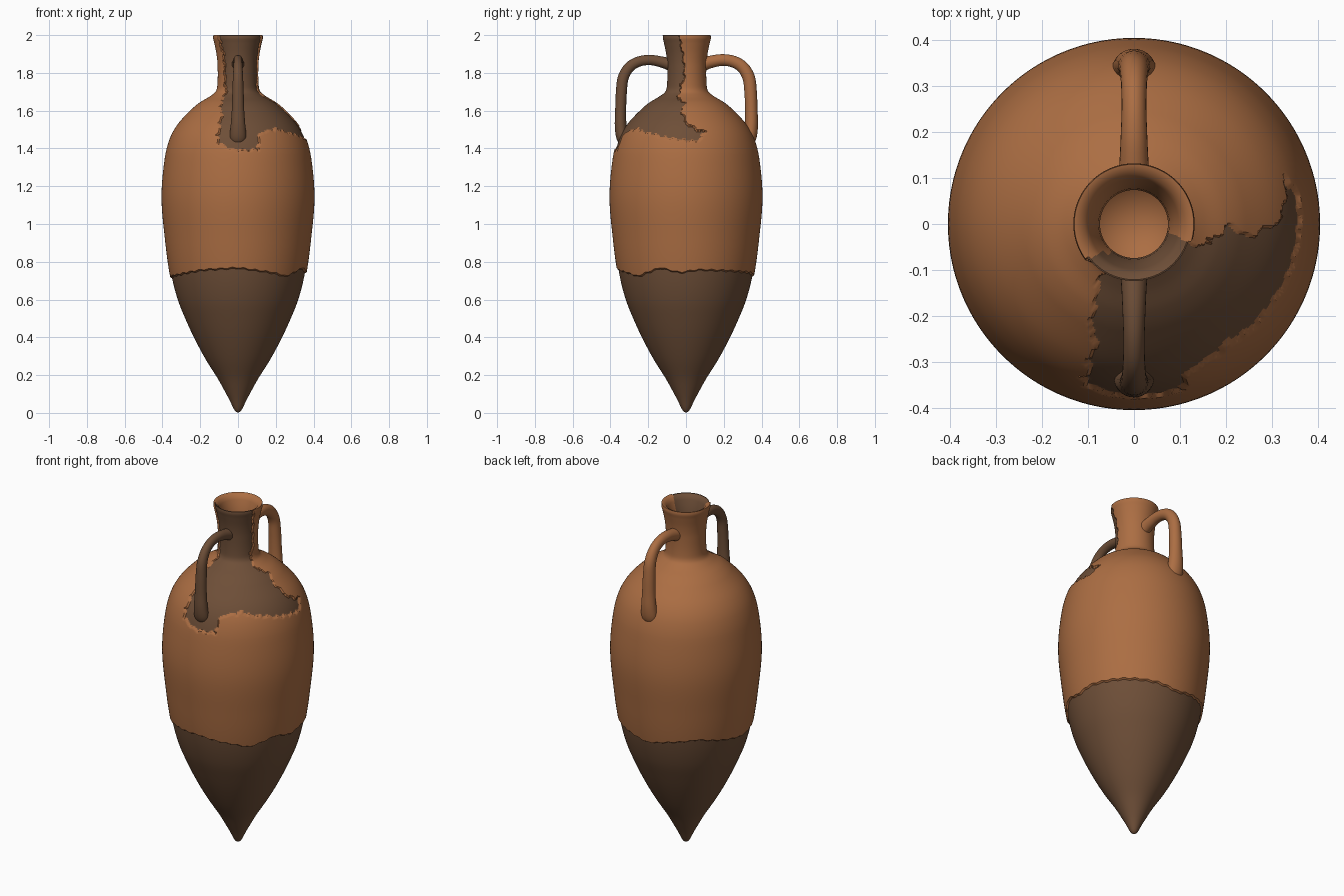
import bpy, bmesh, math
from mathutils import Vector

if "Cube" in bpy.data.objects:
    bpy.data.objects.remove(bpy.data.objects["Cube"])

def material(name, col):
    m = bpy.data.materials.new(name)
    m.diffuse_color = (*col, 1)
    m.use_nodes = True
    m.node_tree.nodes["Principled BSDF"].inputs["Base Color"].default_value = m.diffuse_color
    return m

CLAY = material("orange_clay", (0.41, 0.155, 0.056))
DARK = material("brown_restoration", (0.155, 0.077, 0.039))

def lerp_table(tab, x):
    for (a, p), (b, q) in zip(tab, tab[1:]):
        if x <= b:
            return p + (q - p) * (x - a) / (b - a)
    return tab[-1][1]

def smooth_table(tab, x):
    """Hermite interpolation through (x, value) points"""
    def slope(i):
        a, b = tab[max(i - 1, 0)], tab[min(i + 1, len(tab) - 1)]
        return (b[1] - a[1]) / (b[0] - a[0])
    for i in range(len(tab) - 1):
        (a, p), (b, q) = tab[i], tab[i + 1]
        if x <= b or i == len(tab) - 2:
            h = b - a
            t = (x - a) / h
            return (p * (2*t**3 - 3*t*t + 1) + q * (3*t*t - 2*t**3)
                    + h * slope(i) * (t**3 - 2*t*t + t) + h * slope(i + 1) * (t**3 - t*t))

def finish(bm, name, mats):
    bmesh.ops.remove_doubles(bm, verts=bm.verts[:], dist=1e-5)
    bmesh.ops.recalc_face_normals(bm, faces=bm.faces[:])
    me = bpy.data.meshes.new(name)
    bm.to_mesh(me)
    bm.free()
    for m in mats:
        me.materials.append(m)
    ob = bpy.data.objects.new(name, me)
    bpy.context.collection.objects.link(ob)
    bpy.ops.object.select_all(action='DESELECT')
    ob.select_set(True)
    bpy.context.view_layer.objects.active = ob
    bpy.ops.object.shade_smooth_by_angle(angle=math.radians(40))
    return ob

# outer profile (height, radius)
OUTER = [(0, 0.0), (0.012, 0.018), (0.07, 0.05), (0.175, 0.112), (0.28, 0.178), (0.387, 0.236),
         (0.49, 0.284), (0.6, 0.328), (0.73, 0.361), (0.92, 0.387), (1.14, 0.405), (1.34, 0.389),
         (1.45, 0.362), (1.53, 0.318), (1.61, 0.243), (1.645, 0.2), (1.675, 0.15), (1.7, 0.119),
         (1.74, 0.109), (1.84, 0.108), (1.9, 0.114), (1.96, 0.126), (1.985, 0.132), (2.0, 0.13)]
# inner profile from the rim down (height, radius)
INNER = [(1.999, 0.124), (1.99, 0.107), (1.97, 0.098), (1.94, 0.088), (1.9, 0.077), (1.86, 0.074),
         (1.8, 0.074), (1.7, 0.078), (1.66, 0.12), (1.6, 0.21), (1.5, 0.3), (1.34, 0.355),
         (1.14, 0.37), (0.9, 0.355), (0.7, 0.32), (0.5, 0.25), (0.3, 0.15), (0.2, 0.09), (0.15, 0.0)]

# wavy top edge of the restored base (angle, height)
MID = 0.745
WAVE = [(-180, .72), (-150, .735), (-120, .76), (-90, .77), (-60, .745), (-45, .725), (-22, .77),
        (-5, .745), (10, .76), (40, .755), (70, .745), (90, .725), (110, .75), (135, .77),
        (160, .74), (180, .72)]
# outline of the restored neck and shoulder patch (angle, height)
PATCH = [(-142, 2.02), (-142, 1.97), (-134, 1.9), (-131, 1.75), (-121, 1.68), (-108, 1.57), (-107, 1.43),
         (-98, 1.4), (-90, 1.388), (-74, 1.392), (-72, 1.46), (-66, 1.49), (-50, 1.505), (-43, 1.485),
         (-30, 1.475), (-15, 1.452), (8, 1.435), (13, 1.46), (18, 1.49), (8, 1.5), (0, 1.54),
         (-6, 1.585), (-2, 1.64), (-17, 1.672), (-18, 1.71), (-4, 1.78), (-8, 1.88), (-15, 1.97), (-17, 2.02)]

def in_patch(a, z):
    # ragged edge
    k = 0.35 / max(0.11, smooth_table(OUTER, min(z, 2.0)))
    x = a + k * (0.8 * math.sin(z * 95) + 0.6 * math.sin(z * 210 + 1))
    y = z + 0.005 * math.sin(a * 0.75) + 0.003 * math.sin(a * 1.9 + 2)
    y = max(y, z) if z > 1.98 else y
    inside = False
    for (x1, y1), (x2, y2) in zip(PATCH, PATCH[1:] + PATCH[:1]):
        if (y1 > y) != (y2 > y) and x < x1 + (x2 - x1) * (y - y1) / (y2 - y1):
            inside = not inside
    return inside

def span(a, b, n):
    return [a + (b - a) * i / n for i in range(n)]

# row heights: finer where the patches have edges
ROWS = [0, .004, .008, .012, .02, .03] + span(.045, .72, 34) + [.72, .731, .739, MID, .753] \
    + span(.765, 1.37, 28) + span(1.37, 1.54, 26) + span(1.54, 1.72, 42) + span(1.72, 2.0, 36) + [2.0]
SEGS = 300

# jar body: outer wall, rim and hollow inside
bm = bmesh.new()
rings, flags = [], []
angles = [-180 + 360 * (j + 0.5) / SEGS for j in range(SEGS)]
waves = [lerp_table(WAVE, a) + 0.003 * math.sin(math.radians(a) * 37) for a in angles]
for z0 in ROWS:
    ring, flag = [], []
    for a, w in zip(angles, waves):
        z = z0
        if 0.4 < z0 < 1.1:
            z += (w - MID) * math.exp(-((z0 - MID) / 0.12) ** 2)
        r = max(0.0, smooth_table(OUTER, z))
        dark = z0 < MID - 0.001 or (z > 1.36 and in_patch(a, z))
        if dark:
            r -= min(0.009, r * 0.08)
        t = math.radians(a)
        ring.append(bm.verts.new((r * math.cos(t), r * math.sin(t), z)))
        flag.append(dark)
    rings.append(ring)
    flags.append(flag)
for z, r in INNER:
    rings.append([bm.verts.new((r * math.cos(math.radians(a)), r * math.sin(math.radians(a)), z))
                  for a in angles])
    flags.append([z > 1.75 and in_patch(a, z) for a in angles])
for i in range(len(rings) - 1):
    for j in range(SEGS):
        k = (j + 1) % SEGS
        f = bm.faces.new((rings[i][j], rings[i][k], rings[i + 1][k], rings[i + 1][j]))
        f.material_index = int(flags[i][j] and flags[i][k] and flags[i + 1][j] and flags[i + 1][k])
finish(bm, "jar_body", [CLAY, DARK])

# handle centre line: (distance from axis, height, half width, half thickness)
HANDLE = [(0.085, 1.845, .036, .036), (0.13, 1.858, .031, .032), (0.19, 1.868, .028, .03),
          (0.25, 1.86, .026, .03), (0.3, 1.83, .027, .031), (0.332, 1.775, .03, .032),
          (0.342, 1.7, .033, .032), (0.346, 1.6, .036, .032), (0.346, 1.52, .042, .034),
          (0.338, 1.46, .046, .034), (0.325, 1.425, .036, .026)]

def handle(name, side, mat, grow):
    bm = bmesh.new()
    n, steps = 24, 60
    cols = [[(i, p[c]) for i, p in enumerate(HANDLE)] for c in range(4)]
    pts = [[smooth_table(c, (len(HANDLE) - 1) * s / steps) for c in cols] for s in range(steps + 1)]
    loops = []
    for s, (y, z, w, h) in enumerate(pts):
        a, b = pts[max(s - 1, 0)], pts[min(s + 1, steps)]
        d = Vector((b[0] - a[0], b[1] - a[1])).normalized()
        loop = []
        for q in range(n):
            t = 2 * math.pi * q / n
            u, v = (w + grow) * math.cos(t), (h + grow) * math.sin(t)
            loop.append(bm.verts.new((u, side * (y - d.y * v), z + d.x * v)))
        loops.append(loop)
    for p, q in zip(loops, loops[1:]):
        for j in range(n):
            bm.faces.new((p[j], p[(j + 1) % n], q[(j + 1) % n], q[j]))
    bm.faces.new(loops[0])
    bm.faces.new(loops[-1])
    finish(bm, name, [mat])

handle("back_handle", 1, CLAY, 0.001)
handle("front_handle", -1, DARK, -0.003)
